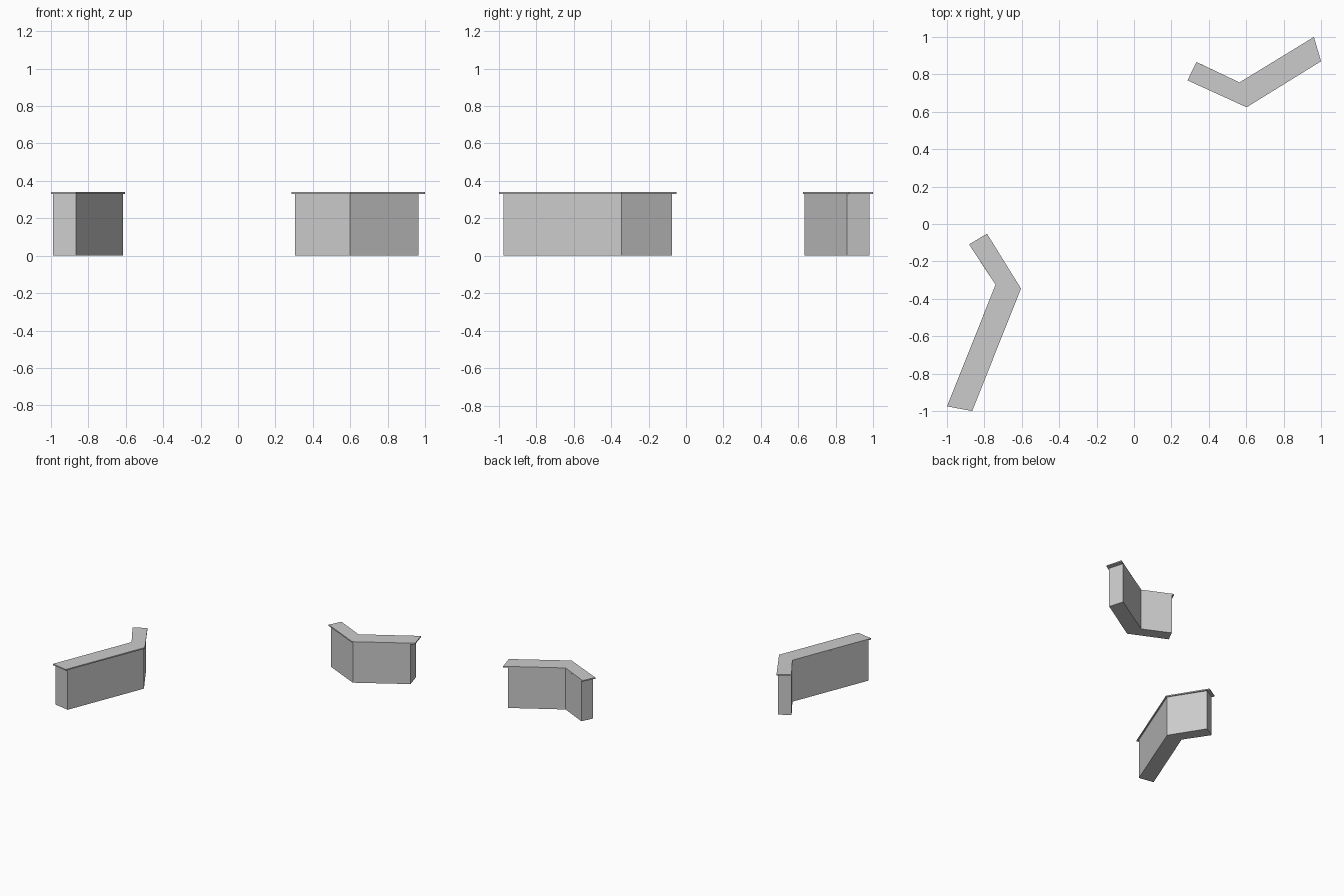
import bpy, bmesh
from mathutils import Vector

if "Cube" in bpy.data.objects:
    bpy.data.objects.remove(bpy.data.objects["Cube"])


def prism(name, outline, z0, z1):
    """Extrude a plan outline between two heights."""
    bm = bmesh.new()
    face = bm.faces.new([bm.verts.new((x, y, z0)) for x, y in outline])
    ext = bmesh.ops.extrude_face_region(bm, geom=[face])
    top = [v for v in ext["geom"] if isinstance(v, bmesh.types.BMVert)]
    bmesh.ops.translate(bm, verts=top, vec=(0, 0, z1 - z0))
    bmesh.ops.recalc_face_normals(bm, faces=bm.faces)
    mesh = bpy.data.meshes.new(name)
    bm.to_mesh(mesh)
    bm.free()
    obj = bpy.data.objects.new(name, mesh)
    bpy.context.collection.objects.link(obj)
    return obj


def body_outline(outer, inner, start, end, lip):
    """Inset the cap plan: flush inside, small lip outside, shorter at both ends."""
    o = [Vector(p) for p in outer]
    i = [Vector(p) for p in inner]
    d0, d1 = (o[1] - o[0]).normalized(), (o[1] - o[2]).normalized()
    w0, w1, wm = (i[0] - o[0]).normalized(), (i[2] - o[2]).normalized(), (i[1] - o[1]).normalized()
    body_outer = [o[0] + d0 * start + w0 * lip, o[1] + wm * lip, o[2] + d1 * end + w1 * lip]
    body_inner = [i[0] + d0 * start, i[1], i[2] + d1 * end]
    return body_outer + body_inner[::-1]


def counter(name, outer, inner, start, end):
    # solid bent base and thin overhanging worktop
    prism(name + "_base", body_outline(outer, inner, start, end, 0.01), 0, 0.331)
    prism(name + "_top", outer + inner[::-1], 0.331, 0.341)


# back right counter
counter("right_counter",
        [(0.286, 0.768), (0.602, 0.624), (1.0, 0.87)],
        [(0.334, 0.866), (0.564, 0.757), (0.962, 1.0)],
        0.016, 0.037)

# front left counter
counter("left_counter",
        [(-0.786, -0.052), (-0.604, -0.345), (-0.865, -1.0)],
        [(-0.882, -0.109), (-0.740, -0.324), (-1.0, -0.975)],
        0.022, 0.026)
